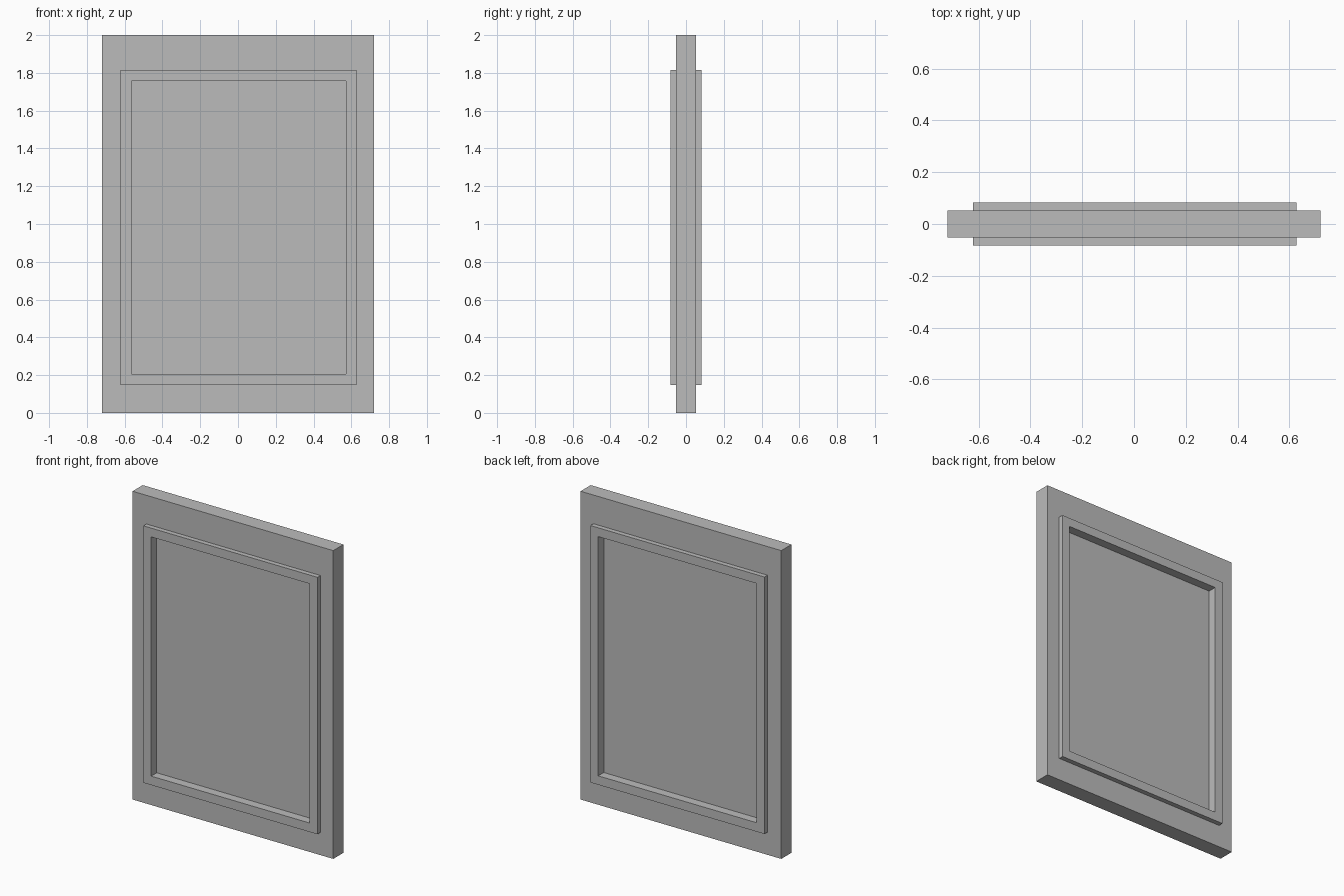
import bpy
import bmesh

if "Cube" in bpy.data.objects:
    bpy.data.objects.remove(bpy.data.objects["Cube"], do_unlink=True)

# Single plain grey finish
GREY = (0.5, 0.5, 0.5, 1.0)
grey = bpy.data.materials.new("plain_grey")
grey.use_nodes = True
grey.diffuse_color = GREY
grey.node_tree.nodes["Principled BSDF"].inputs["Base Color"].default_value = GREY

# Rectangles in the door plane: left, right, bottom, top
OUTER = (-0.72, 0.72, 0.0, 2.0)
TRIM = (-0.621, 0.628, 0.147, 1.814)
OPENING = (-0.565, 0.572, 0.205, 1.757)


def corners(rect):
    left, right, bottom, top = rect
    return [(left, bottom), (right, bottom), (right, top), (left, top)]


def make_part(name, outer, half_depth, inner=None):
    """Rectangular slab, or a rectangular ring when inner is given."""
    bm = bmesh.new()

    def loop(rect, y):
        return [bm.verts.new((x, y, z)) for x, z in corners(rect)]

    rects = [outer] + ([inner] if inner else [])
    front = [loop(r, -half_depth) for r in rects]
    back = [loop(r, half_depth) for r in rects]
    strips = list(zip(front, back))
    if inner:
        strips += [tuple(front), tuple(back)]
    else:
        bm.faces.new(front[0])
        bm.faces.new(back[0])
    for a, b in strips:
        for i in range(4):
            j = (i + 1) % 4
            bm.faces.new((a[i], a[j], b[j], b[i]))
    bmesh.ops.recalc_face_normals(bm, faces=bm.faces)
    mesh = bpy.data.meshes.new(name)
    bm.to_mesh(mesh)
    bm.free()
    mesh.materials.append(grey)
    obj = bpy.data.objects.new(name, mesh)
    bpy.context.collection.objects.link(obj)
    return obj


# Broad outer frame, raised moulding on both sides, recessed panel
make_part("outer_frame", OUTER, 0.052, TRIM)
make_part("raised_moulding", TRIM, 0.083, OPENING)
make_part("recessed_panel", OPENING, 0.026)
